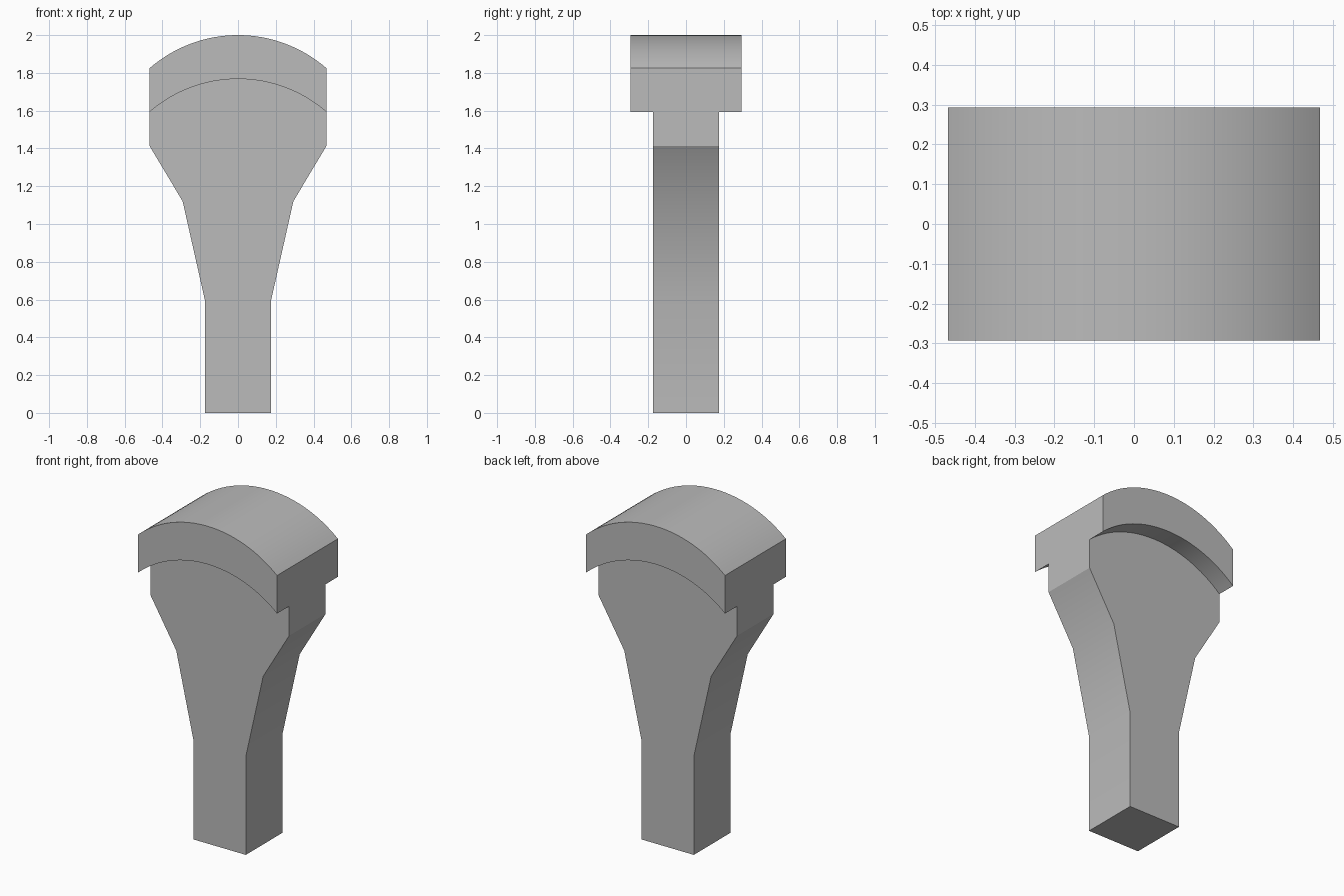
import bpy, bmesh, math

if "Cube" in bpy.data.objects:
    bpy.data.objects.remove(bpy.data.objects["Cube"], do_unlink=True)

HALF_W, RADIUS, SEGMENTS = 0.468, 0.713, 32
CAP_TOP, CAP_BOTTOM = 2.0, 1.768

grey = bpy.data.materials.new("plain grey")
grey.use_nodes = True
colour = (0.5, 0.5, 0.5, 1)
grey.diffuse_color = colour
grey.node_tree.nodes["Principled BSDF"].inputs["Base Color"].default_value = colour


def arc(crown):
    """Points of a shallow arch from right (-x) to left (+x), peaking at crown."""
    sweep = math.asin(HALF_W / RADIUS)
    angles = [sweep * (2 * i / SEGMENTS - 1) for i in range(SEGMENTS + 1)]
    return [(RADIUS * math.sin(a), crown - RADIUS * (1 - math.cos(a))) for a in angles]


def extrude_profile(name, profile, half_depth):
    """Extrude an x-z outline along y, centred on y = 0."""
    bm = bmesh.new()
    face = bm.faces.new([bm.verts.new((x, -half_depth, z)) for x, z in profile])
    moved = bmesh.ops.extrude_face_region(bm, geom=[face], use_keep_orig=True)["geom"]
    verts = [v for v in moved if isinstance(v, bmesh.types.BMVert)]
    bmesh.ops.translate(bm, verts=verts, vec=(0, 2 * half_depth, 0))
    bmesh.ops.recalc_face_normals(bm, faces=bm.faces)
    mesh = bpy.data.meshes.new(name)
    bm.to_mesh(mesh)
    bm.free()
    mesh.materials.append(grey)
    obj = bpy.data.objects.new(name, mesh)
    bpy.context.collection.objects.link(obj)
    bpy.ops.object.select_all(action="DESELECT")
    obj.select_set(True)
    bpy.context.view_layer.objects.active = obj
    bpy.ops.object.shade_smooth_by_angle(angle=math.radians(20))
    return obj


# Flared stem, its top arched to meet the underside of the cap
side = [(0.176, 0), (0.176, 0.6), (0.293, 1.12), (HALF_W, 1.413)]
mirrored = [(-x, z) for x, z in side]
extrude_profile("stem", mirrored + arc(CAP_BOTTOM) + side[::-1], 0.176)

# Curved cap, deeper than the stem and overhanging front and back
extrude_profile("curved_cap", arc(CAP_TOP) + arc(CAP_BOTTOM)[::-1], 0.293)
